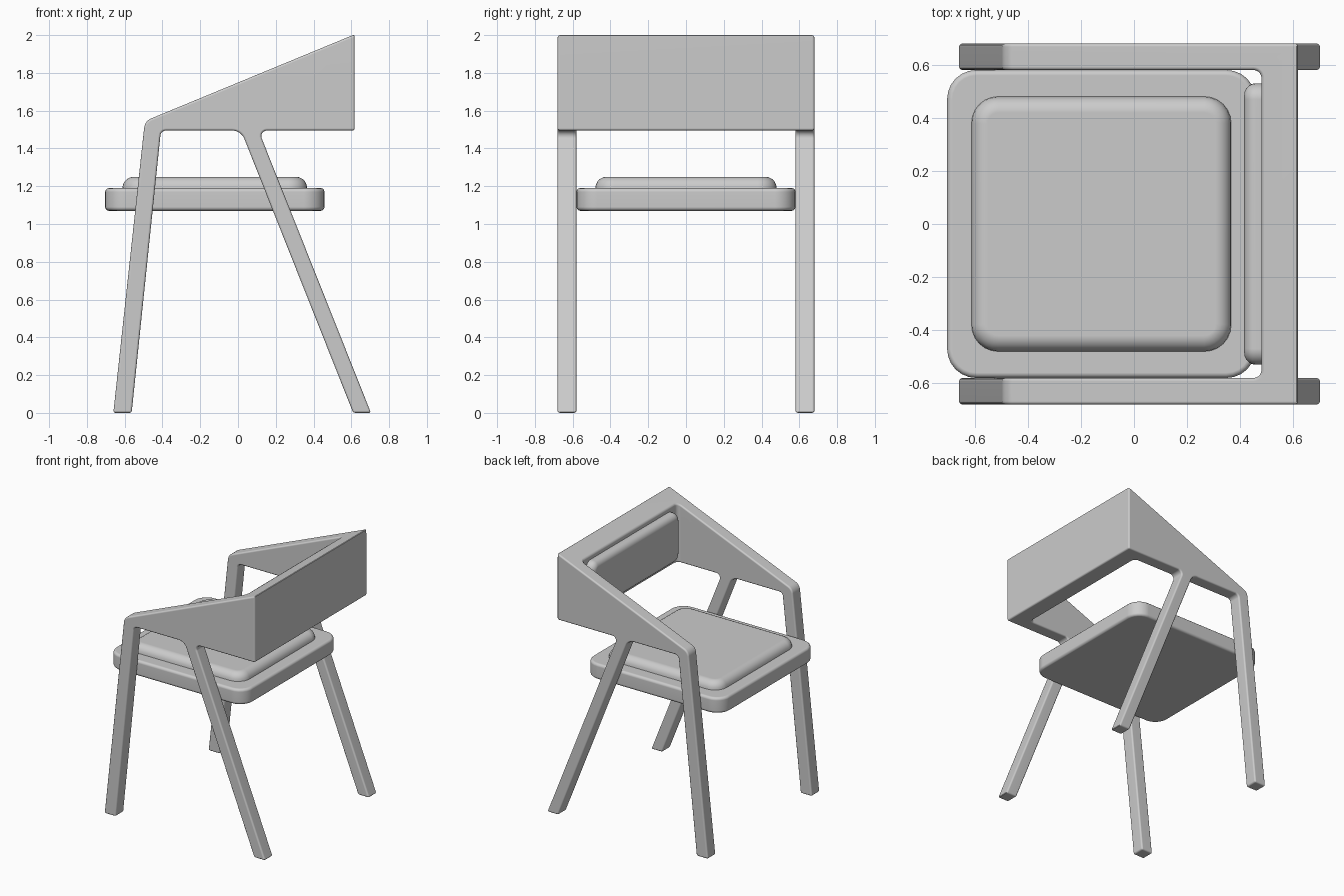
import bpy, bmesh, math
from mathutils import Vector

if "Cube" in bpy.data.objects:
    bpy.data.objects.remove(bpy.data.objects["Cube"])


def fillet(points, steps=6):
    """Round each (u, v, radius) corner of a closed outline."""
    out = []
    n = len(points)
    for i, (u, v, r) in enumerate(points):
        p = Vector((u, v))
        if r == 0:
            out.append(p)
            continue
        a = (Vector(points[i - 1][:2]) - p).normalized()
        b = (Vector(points[(i + 1) % n][:2]) - p).normalized()
        half = a.angle(b) / 2
        centre = p + (a + b).normalized() * (r / math.sin(half))
        start = p + a * (r / math.tan(half)) - centre
        end = p + b * (r / math.tan(half)) - centre
        turn = start.angle(end)
        for k in range(steps + 1):
            t = k / steps
            out.append(centre + (start * math.sin((1 - t) * turn)
                                 + end * math.sin(t * turn)) / math.sin(turn))
    return out


def prism(name, outline, axis, lo, hi):
    """Extrude an outline along x, y or z between lo and hi."""
    place = {'x': lambda p, d: (d, p.x, p.y),
             'y': lambda p, d: (p.x, d, p.y),
             'z': lambda p, d: (p.x, p.y, d)}[axis]
    bm = bmesh.new()
    rings = [[bm.verts.new(place(p, d)) for p in outline] for d in (lo, hi)]
    bm.faces.new(rings[0])
    bm.faces.new(rings[1])
    n = len(outline)
    for i in range(n):
        j = (i + 1) % n
        bm.faces.new((rings[0][i], rings[0][j], rings[1][j], rings[1][i]))
    bmesh.ops.recalc_face_normals(bm, faces=bm.faces)
    mesh = bpy.data.meshes.new(name)
    bm.to_mesh(mesh)
    bm.free()
    obj = bpy.data.objects.new(name, mesh)
    bpy.context.collection.objects.link(obj)
    return obj


def rectangle(u0, u1, v0, v1, r):
    return fillet([(u0, v0, r), (u1, v0, r), (u1, v1, r), (u0, v1, r)])


def finish(obj, width, segments):
    """Round the edges, apply the modifiers and smooth the shading."""
    bevel = obj.modifiers.new("round_edges", 'BEVEL')
    bevel.width = width
    bevel.segments = segments
    bevel.limit_method = 'ANGLE'
    bevel.angle_limit = math.radians(40)
    bevel.use_clamp_overlap = False
    bpy.ops.object.select_all(action='DESELECT')
    obj.select_set(True)
    bpy.context.view_layer.objects.active = obj
    bpy.ops.object.convert(target='MESH')
    bpy.ops.object.shade_smooth_by_angle(angle=math.radians(35))
    obj.modifiers.new("even_shading", 'WEIGHTED_NORMAL').keep_sharp = True


# Frame: side outline with both legs and the sloping arm, hollowed between the sides
side = fillet([
    (-0.66, 0, 0), (-0.563, 0, 0), (-0.408, 1.495, 0.03),
    (0.016, 1.495, 0.07), (0.61, 0, 0), (0.704, 0, 0), (0.109, 1.495, 0.03),
    (0.618, 1.495, 0), (0.618, 2.004, 0), (-0.493, 1.545, 0.06)])
frame = prism("frame", side, 'y', -0.68, 0.68)
cutters = [
    # room between the rear legs, then room between the arms
    prism("leg_cutter", rectangle(-0.58, 0.58, -0.5, 1.4, 0), 'x', 0.0, 1.0),
    prism("arm_cutter", fillet([
        (-1, -0.58, 0), (0.48, -0.58, 0.03), (0.48, 0.58, 0.03), (-1, 0.58, 0)]),
        'z', -0.5, 2.5)]
for cutter in cutters:
    cutter.hide_render = True
    cut = frame.modifiers.new("hollow", 'BOOLEAN')
    cut.operation = 'DIFFERENCE'
    cut.solver = 'EXACT'
    cut.object = cutter
finish(frame, 0.012, 3)
for cutter in cutters:
    bpy.data.objects.remove(cutter)

# Seat board
seat = prism("seat", rectangle(-0.704, 0.458, -0.58, 0.58, 0.11), 'z', 1.07, 1.19)
finish(seat, 0.02, 3)

# Seat cushion, its lower half sunk in the board
cushion = prism("seat_cushion", rectangle(-0.612, 0.366, -0.48, 0.48, 0.1), 'z', 1.125, 1.25)
finish(cushion, 0.06, 5)

# Back cushion, set into the back panel
back = prism("back_cushion", rectangle(-0.53, 0.53, 1.54, 1.915, 0.06), 'x', 0.415, 0.53)
finish(back, 0.045, 5)
